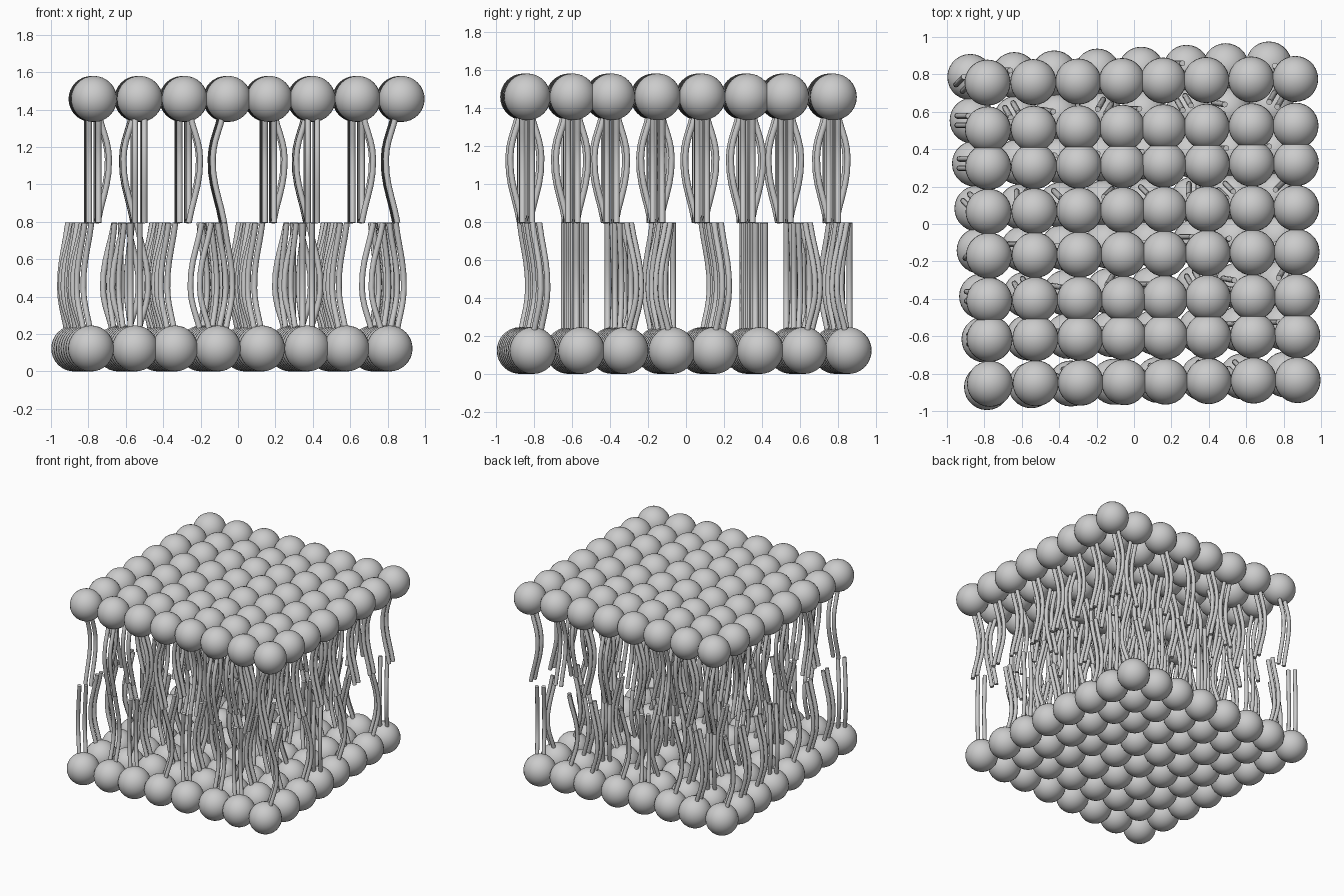
import bpy, bmesh
from math import cos, sin, radians
from mathutils import Matrix

if "Cube" in bpy.data.objects:
    bpy.data.objects.remove(bpy.data.objects["Cube"])

R_HEAD, R_TAIL, Z_MID = 0.123, 0.0155, 0.795
BEND = (0.03, 0.083, 0.022)     # tail offset at root, belly and tip
GAP = 0.025                     # half distance between the two tails

# Each layer: head lattice, slight twist, and the direction (degrees) in which
# each tail pair bends, repeating in blocks of four rows by four columns
TOP = dict(
    name="upper", z=1.457, twist_x=0.008, twist_y=0.012,
    xs=(-0.777, -0.532, -0.292, -0.058, 0.162, 0.392, 0.633, 0.868),
    ys=(-0.845, -0.605, -0.4, -0.16, 0.075, 0.315, 0.515, 0.765),
    bends=((90, 270, 0, 180),
           (0, 270, 90, 180),
           (270, 180, 90, 180),
           (90, 180, 270, 180)))

BOTTOM = dict(
    name="lower", z=R_HEAD, twist_x=0.054, twist_y=0.042,
    xs=(-0.831, -0.595, -0.382, -0.152, 0.083, 0.325, 0.535, 0.765),
    ys=(-0.837, -0.582, -0.352, -0.107, 0.118, 0.358, 0.588, 0.821),
    bends=((135, 90, 135, 45),
           (180, 0, 180, 180),
           (180, 120, 170, 60),
           (225, 180, 215, 300)))


def lattice(layer):
    """Twisted head positions with the bend direction of their tails."""
    for i, u in enumerate(layer["xs"]):
        for j, v in enumerate(layer["ys"]):
            yield (u - layer["twist_x"] * v, v + layer["twist_y"] * u,
                   radians(layer["bends"][j % 4][i % 4]))


def make_heads(layer):
    """Round heads of one layer."""
    bm = bmesh.new()
    for x, y, _ in lattice(layer):
        bmesh.ops.create_uvsphere(bm, u_segments=28, v_segments=16, radius=R_HEAD,
                                  matrix=Matrix.Translation((x, y, layer["z"])))
    for f in bm.faces:
        f.smooth = True
    me = bpy.data.meshes.new(layer["name"] + "_heads")
    bm.to_mesh(me)
    bm.free()
    bpy.context.collection.objects.link(bpy.data.objects.new(me.name, me))


def make_tails(layer):
    """A parallel pair of bent rods from every head to the middle plane."""
    cu = bpy.data.curves.new(layer["name"] + "_tails", 'CURVE')
    cu.dimensions = '3D'
    cu.bevel_depth = R_TAIL
    cu.bevel_resolution = 2
    cu.resolution_u = 5
    cu.use_fill_caps = True
    root = layer["z"] + (0.09 if layer["z"] < Z_MID else -0.09)
    for x, y, a in lattice(layer):
        for side in (-GAP, GAP):
            sp = cu.splines.new('BEZIER')
            sp.bezier_points.add(2)
            for p, b, t in zip(sp.bezier_points, BEND, (0, 0.4, 1)):
                p.co = (x + b * cos(a) - side * sin(a),
                        y + b * sin(a) + side * cos(a),
                        root + (Z_MID - root) * t)
                p.handle_left_type = p.handle_right_type = 'AUTO'
    bpy.context.collection.objects.link(bpy.data.objects.new(cu.name, cu))


for layer in (TOP, BOTTOM):
    make_heads(layer)
    make_tails(layer)
